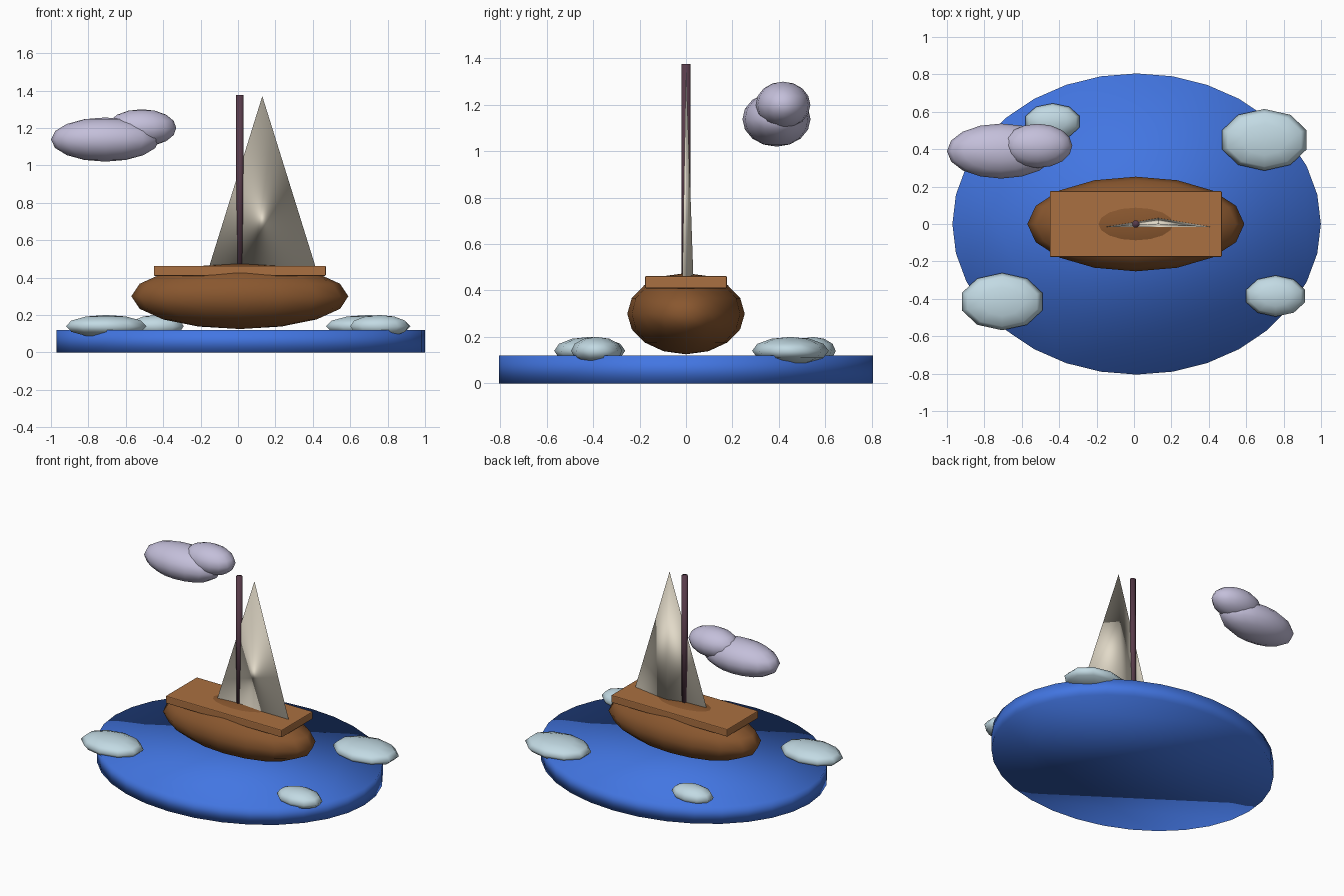
import bpy

cube = bpy.data.objects.get("Cube")
if cube:
    bpy.data.objects.remove(cube, do_unlink=True)


def material(name, rgb):
    m = bpy.data.materials.new(name)
    m.use_nodes = True
    m.diffuse_color = (*rgb, 1)
    m.node_tree.nodes["Principled BSDF"].inputs["Base Color"].default_value = (*rgb, 1)
    return m


sea_blue = material("sea_blue", (0.055, 0.18, 0.76))
hull_brown = material("hull_brown", (0.25, 0.095, 0.028))
deck_tan = material("deck_tan", (0.40, 0.16, 0.052))
mast_plum = material("mast_plum", (0.10, 0.045, 0.07))
sail_cream = material("sail_cream", (0.76, 0.70, 0.58))
foam_blue = material("foam_blue", (0.54, 0.70, 0.77))
cloud_lilac = material("cloud_lilac", (0.55, 0.52, 0.70))


def finish(name, mat, scale, smooth=True):
    """Name, size, shade and colour the primitive just added."""
    ob = bpy.context.object
    ob.name = name
    ob.scale = scale
    bpy.ops.object.transform_apply(location=False, rotation=False, scale=True)
    ob.data.materials.append(mat)
    if smooth:
        bpy.ops.object.shade_smooth()
    return ob


def ellipsoid(name, mat, centre, radii, segments=16, rings=8):
    bpy.ops.mesh.primitive_uv_sphere_add(
        segments=segments, ring_count=rings, radius=1, location=centre)
    return finish(name, mat, radii)


# Oval slab of sea
bpy.ops.mesh.primitive_cylinder_add(vertices=32, radius=1, depth=0.12,
                                    location=(0.014, 0, 0.06))
finish("sea", sea_blue, (0.985, 0.805, 1))

# Hull, whose crown pokes through the deck
ellipsoid("hull", hull_brown, (0.01, 0, 0.3), (0.58, 0.253, 0.175))

# Deck board
bpy.ops.mesh.primitive_cube_add(size=1, location=(0.01, 0, 0.436))
deck = finish("deck", deck_tan, (0.92, 0.352, 0.054), smooth=False)
bevel = deck.modifiers.new("soft_edges", "BEVEL")
bevel.width = 0.006
bevel.segments = 2

# Mast
bpy.ops.mesh.primitive_cylinder_add(vertices=12, radius=0.02, depth=0.965,
                                    location=(0.01, 0, 0.893))
finish("mast", mast_plum, (1, 1, 1))

# Sail: a flattened three-sided cone
bpy.ops.mesh.primitive_cone_add(vertices=3, radius1=1, radius2=0, depth=0.95,
                                location=(0.13, 0, 0.895))
finish("sail", sail_cream, (0.342, 0.033, 1))

# Foam lumps around the rim: x, y, x radius, y radius
foam = {
    "foam_front_right": (-0.705, -0.415, 0.226, 0.153),
    "foam_back_right": (-0.435, 0.547, 0.152, 0.098),
    "foam_back_left": (0.697, 0.45, 0.238, 0.165),
    "foam_front_left": (0.757, -0.385, 0.165, 0.11),
}
for name, (x, y, rx, ry) in foam.items():
    ellipsoid(name, foam_blue, (x, y, 0.14), (rx, ry, 0.06), segments=10, rings=6)

# Cloud of two puffs
ellipsoid("cloud_large", cloud_lilac, (-0.71, 0.39, 1.138), (0.29, 0.147, 0.118))
ellipsoid("cloud_small", cloud_lilac, (-0.515, 0.418, 1.2), (0.185, 0.118, 0.1))
